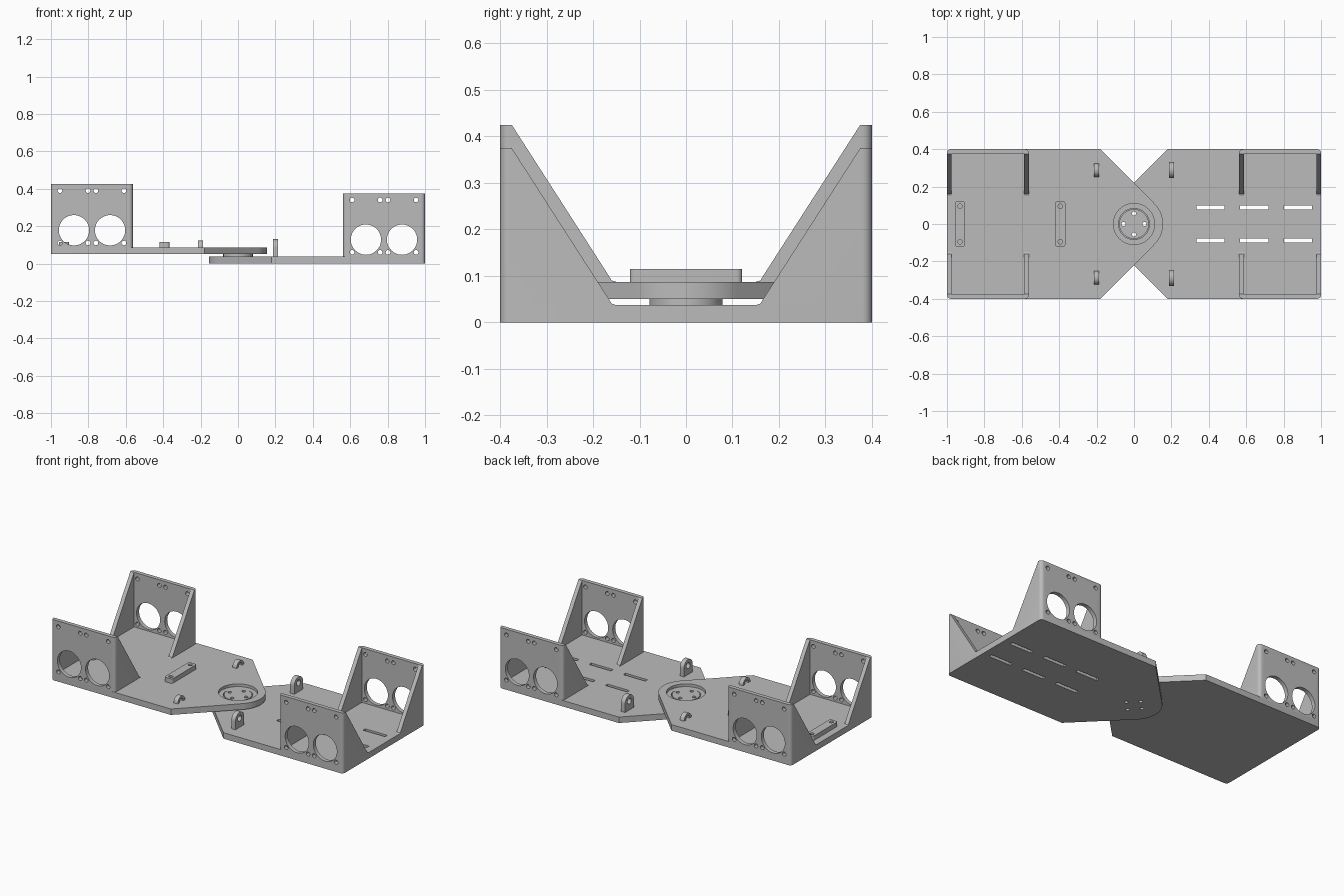
import bpy, bmesh, math

if "Cube" in bpy.data.objects:
    bpy.data.objects.remove(bpy.data.objects["Cube"], do_unlink=True)

grey = bpy.data.materials.new("plain grey")
grey.use_nodes = True
GREY = (0.5, 0.5, 0.5, 1)
grey.diffuse_color = GREY
grey.node_tree.nodes["Principled BSDF"].inputs["Base Color"].default_value = GREY


def arc(cx, cy, r, a0, a1, n):
    """Points on an arc, angles in degrees."""
    return [(cx + r * math.cos(math.radians(a0 + (a1 - a0) * i / n)),
             cy + r * math.sin(math.radians(a0 + (a1 - a0) * i / n))) for i in range(n + 1)]


def disc(cx, cy, r, n=48):
    return arc(cx, cy, r, 0, 360, n)[:-1]


def box(x0, y0, x1, y1):
    return [(x0, y0), (x1, y0), (x1, y1), (x0, y1)]


def round_box(x0, y0, x1, y1, r):
    return (arc(x1 - r, y1 - r, r, 0, 90, 5) + arc(x0 + r, y1 - r, r, 90, 180, 5)
            + arc(x0 + r, y0 + r, r, 180, 270, 5) + arc(x1 - r, y0 + r, r, 270, 360, 5))


def solid(name, loops, axis, lo, hi, bevel_y=None):
    """Extrude flat outlines along an axis; optionally round upright edges at y = bevel_y."""
    place = {"x": lambda a, b: (lo, a, b), "y": lambda a, b: (a, lo, b),
             "z": lambda a, b: (a, b, lo)}[axis]
    step = [(hi - lo) if axis == k else 0 for k in "xyz"]
    bm = bmesh.new()
    for loop in loops:
        face = bm.faces.new([bm.verts.new(place(a, b)) for a, b in loop])
        top = bmesh.ops.extrude_face_region(bm, geom=[face])["geom"]
        bmesh.ops.translate(bm, vec=step, verts=[v for v in top if isinstance(v, bmesh.types.BMVert)])
    bmesh.ops.recalc_face_normals(bm, faces=bm.faces)
    if bevel_y is not None:
        edges = [e for e in bm.edges if all(abs(v.co.y - bevel_y) < 1e-5 for v in e.verts)
                 and abs(e.verts[0].co.x - e.verts[1].co.x) < 1e-5]
        bmesh.ops.bevel(bm, geom=edges, offset=0.02, segments=5, profile=0.5, affect='EDGES')
    mesh = bpy.data.meshes.new(name)
    bm.to_mesh(mesh)
    bm.free()
    mesh.materials.append(grey)
    ob = bpy.data.objects.new(name, mesh)
    bpy.context.collection.objects.link(ob)
    return ob


def cut(ob, loops, axis, lo, hi):
    """Subtract extruded outlines from an object."""
    tool = solid("cutter", loops, axis, lo, hi)
    mod = ob.modifiers.new("cut", 'BOOLEAN')
    mod.operation, mod.solver, mod.object = 'DIFFERENCE', 'EXACT', tool
    bpy.context.view_layer.objects.active = ob
    bpy.ops.object.modifier_apply(modifier=mod.name)
    bpy.data.objects.remove(tool, do_unlink=True)


def finish(ob):
    bpy.ops.object.select_all(action='DESELECT')
    ob.select_set(True)
    bpy.context.view_layer.objects.active = ob
    bpy.ops.object.shade_smooth_by_angle(angle=math.radians(30))


THICK, WALL, NOSE = 0.037, 0.025, 0.155
pins = [disc(x, y, 0.011, 16) for x, y in ((0.056, 0), (-0.056, 0), (0, 0.056), (0, -0.056))]
parts = []

for side, s, base in (("left", 1, 0.0), ("right", -1, 0.05)):
    top = base + THICK

    # Base plate tapering to a round pivot nose
    outline = (arc(0.98, -0.38, 0.02, -90, 0, 5) + arc(0.98, 0.38, 0.02, 0, 90, 5)
               + [(0.18, 0.4)] + arc(0, 0, NOSE, 135, 225, 24) + [(0.18, -0.4)])
    plate = solid(side + "_base_plate", [[(s * x, y) for x, y in outline]], "z", base, top)
    if s > 0:
        slots = [box(x, y - 0.011, x + 0.15, y + 0.011)
                 for x in (0.333, 0.568, 0.803) for y in (0.088, -0.088)]
        cut(plate, slots + pins, "z", -0.1, 0.2)
    else:
        cut(plate, [disc(0, 0, 0.083)], "z", 0, 0.2)
        cut(plate, [disc(0, 0, 0.11)], "z", 0.07, 0.2)
    parts.append(plate)

    for end, t in (("front", -1), ("back", 1)):
        # Motor bracket: outer wall with two sloping gussets
        profile = [(0.4, top), (0.4, base + 0.375), (0.375, base + 0.375), (0.166, top + 0.013),
                   (0.16, top + 0.003), (0.15, top)]
        x0, x1 = sorted((s * 0.562, s * 1.0))
        bracket = solid(f"{side}_{end}_motor_bracket", [[(t * y, z) for y, z in profile]],
                        "x", x0, x1, bevel_y=t * 0.4)
        ya, yb = sorted((t * 0.1, t * (0.4 - WALL)))
        cut(bracket, [box(x0 + WALL, ya, x1 - WALL, yb)], "z", base - 0.1, base + 0.6)
        holes = [disc(s * x, base + 0.128, 0.081) for x in (0.684, 0.877)]
        holes += [disc(s * x, base + z, 0.0125, 16)
                  for x in (0.61, 0.76, 0.802, 0.952) for z in (0.06, 0.34)]
        ya, yb = sorted((t * 0.36, t * 0.45))
        cut(bracket, holes, "y", ya, yb)
        parts.append(bracket)

        # Hinge lug with a round eye
        cy, cz, r = t * 0.288, 0.087, (0.043 if s > 0 else 0.036)
        shape = arc(cy, cz, r, 0, 180, 20)
        if s > 0:
            shape += [(cy - r, top), (cy + r, top)]
        xa, xb = sorted((s * 0.186, s * 0.214))
        lug = solid(f"{side}_{end}_lug", [shape], "x", xa, xb)
        cut(lug, [disc(cy, cz + (0.005 if s > 0 else 0.004), 0.018, 24)], "x", xa - 0.05, xb + 0.05)
        parts.append(lug)

# Pivot hub on the lower plate
hub = solid("pivot_hub", [disc(0, 0, 0.079)], "z", THICK, 0.072)
cut(hub, pins, "z", 0, 0.2)
parts.append(hub)

# Mounting strips on the upper plate
for name, x in (("outer_mounting_strip", -0.93), ("inner_mounting_strip", -0.394)):
    strip = solid(name, [round_box(x - 0.027, -0.121, x + 0.027, 0.121, 0.012)], "z", 0.087, 0.115)
    cut(strip, [disc(x, y, 0.012, 16) for y in (0.095, -0.095)], "z", 0, 0.2)
    parts.append(strip)

for part in parts:
    finish(part)
